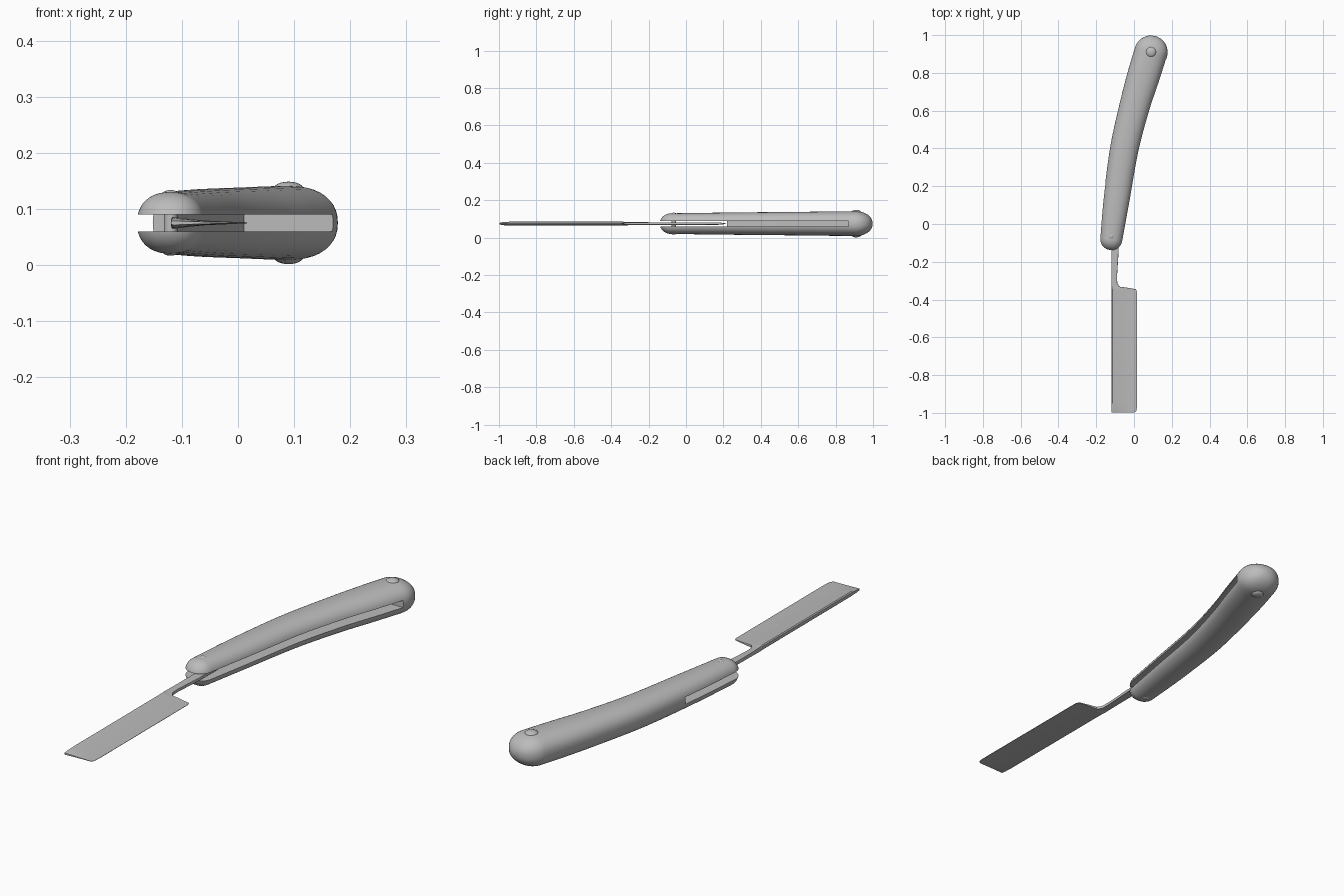
import bpy, bmesh, math
from mathutils import Vector

if "Cube" in bpy.data.objects:
    bpy.data.objects.remove(bpy.data.objects["Cube"], do_unlink=True)

MID = 0.075  # height of the plane of symmetry

grey = bpy.data.materials.new("plain_grey")
grey.use_nodes = True
grey.diffuse_color = (0.5, 0.5, 0.5, 1)
grey.node_tree.nodes["Principled BSDF"].inputs["Base Color"].default_value = (0.5, 0.5, 0.5, 1)


def make_object(name, bm):
    bmesh.ops.recalc_face_normals(bm, faces=bm.faces)
    mesh = bpy.data.meshes.new(name)
    bm.to_mesh(mesh)
    bm.free()
    mesh.materials.append(grey)
    obj = bpy.data.objects.new(name, mesh)
    bpy.context.collection.objects.link(obj)
    return obj


def select_only(obj):
    bpy.ops.object.select_all(action='DESELECT')
    obj.select_set(True)
    bpy.context.view_layer.objects.active = obj


def smooth(obj, degrees=35):
    select_only(obj)
    bpy.ops.object.shade_smooth_by_angle(angle=math.radians(degrees))


def loft(name, rings):
    bm = bmesh.new()
    loops = [[bm.verts.new(p) for p in ring] for ring in rings]
    n = len(loops[0])
    for a, b in zip(loops, loops[1:]):
        for i in range(n):
            j = (i + 1) % n
            bm.faces.new((a[i], a[j], b[j], b[i]))
    bm.faces.new(loops[0])
    bm.faces.new(loops[-1][::-1])
    return make_object(name, bm)


def catmull(points, steps):
    pts = [Vector(p) for p in points]
    pts = [2 * pts[0] - pts[1]] + pts + [2 * pts[-1] - pts[-2]]
    out = []
    for a, b, c, d in zip(pts, pts[1:], pts[2:], pts[3:]):
        for s in range(steps):
            t = s / steps
            out.append(0.5 * (2 * b + (c - a) * t + (2 * a - 5 * b + 4 * c - d) * t ** 2
                              + (3 * b - a - 3 * c + d) * t ** 3))
    return out + [pts[-2]]


# Handle: x, y, half width, half height along a curved centreline
spine = catmull([(-.12, -.08, .06, .055), (-.092, .13, .07, .058), (-.05, .4, .076, .061),
                 (.003, .62, .081, .063), (.05, .78, .087, .065), (.09, .91, .088, .066)], 6)
tangents = []
for i in range(len(spine)):
    d = spine[min(i + 1, len(spine) - 1)] - spine[max(i - 1, 0)]
    tangents.append(Vector((d[0], d[1], 0)).normalized())


def handle_ring(station, tangent, shift=0.0, scale=1.0, sides=40):
    centre = Vector((station[0], station[1], MID)) + tangent * shift
    side = Vector((tangent.y, -tangent.x, 0))
    ring = []
    for k in range(sides):
        a = 2 * math.pi * k / sides
        c, s = math.cos(a), math.sin(a)
        u = math.copysign(abs(c) ** 0.88, c) * station[2] * scale
        v = math.copysign(abs(s) ** 0.88, s) * station[3] * scale
        ring.append(centre + side * u + Vector((0, 0, v)))
    return ring


def cap(station, tangent, direction):
    angles = [math.radians(9 * k) for k in range(1, 10)] + [math.radians(87)]
    return [handle_ring(station, tangent, direction * station[2] * math.sin(a), math.cos(a))
            for a in angles]


angles_sorted = cap(spine[0], tangents[0], -1)[:-2]
end_cap = cap(spine[-1], tangents[-1], 1)[:-2]
tip_front = handle_ring(spine[0], tangents[0], -spine[0][2], 0.06)
tip_back = handle_ring(spine[-1], tangents[-1], spine[-1][2], 0.06)
body = [handle_ring(s, t) for s, t in zip(spine, tangents)]
handle = loft("handle", [tip_front] + angles_sorted[::-1] + body + end_cap + [tip_back])

# Slot: open to the right along the handle, open on both sides near the pivot
floor = []
for s, t in zip(spine, tangents):
    p = Vector((s[0], s[1])) - Vector((t.y, -t.x)) * (s[2] - 0.022)
    if 0.24 < p.y < 0.85:
        floor.append((p.x, p.y))
lead_in = (floor[0][0] - 0.005, 0.22)
outline = [(-.3, -.3), (.3, -.3), (.3, .87), (floor[-1][0] + .01, .87)] + floor[::-1] + [lead_in, (-.3, .22)]
bm = bmesh.new()
base = bm.faces.new([bm.verts.new((x, y, MID - 0.015)) for x, y in outline])
grown = bmesh.ops.extrude_face_region(bm, geom=[base])
bmesh.ops.translate(bm, vec=(0, 0, 0.03), verts=[v for v in grown["geom"] if isinstance(v, bmesh.types.BMVert)])
cutter = make_object("slot_cutter", bm)
cutter.hide_render = True
cut = handle.modifiers.new("slot", 'BOOLEAN')
cut.object = cutter
cut.operation = 'DIFFERENCE'
cut.solver = 'EXACT'
select_only(handle)
bpy.ops.object.modifier_apply(modifier=cut.name)
bpy.data.objects.remove(cutter, do_unlink=True)
smooth(handle)

# Blade and tang: y, edge x, half thickness at the spine and at the edge
stations = [(-.998, .002, .004, .001), (-.99, .012, .006, .001), (-.975, .015, .009, .001),
            (-.94, .016, .011, .0012), (-.65, .016, .011, .0012), (-.36, .016, .011, .0012),
            (-.345, .01, .011, .0012), (-.338, -.03, .011, .003), (-.332, -.075, .01, .005),
            (-.315, -.088, .009, .006), (-.28, -.09, .008, .006), (-.14, -.081, .007, .006),
            (.1, -.08, .007, .006), (.18, -.082, .006, .005), (.21, -.09, .002, .002)]
SPINE_X = -0.119
steps = [0, .03, .08, .15, .25, .4, .55, .7, .85, .97, 1]
rings = []
for y, edge, thick, thin in stations:
    top = []
    for u in steps:
        half = thin + (thick - thin) * (1 - u) ** 2
        if u in (0, 1):
            half *= 0.6
        top.append((SPINE_X + (edge - SPINE_X) * u, half))
    rings.append([(x, y, MID + h) for x, h in top] + [(x, y, MID - h) for x, h in top[::-1]])
smooth(loft("blade", rings), 40)


# Domed rivets on both faces, and the pivot rod through the slot
def rivet(name, x, y, radius, z, height):
    bm = bmesh.new()
    bmesh.ops.create_uvsphere(bm, u_segments=24, v_segments=12, radius=1)
    bmesh.ops.scale(bm, vec=(radius, radius, height), verts=bm.verts)
    bmesh.ops.translate(bm, vec=(x, y, z), verts=bm.verts)
    smooth(make_object(name, bm), 60)


for side, word in ((1, "top"), (-1, "bottom")):
    rivet("end_rivet_" + word, .09, .91, .027, MID + side * .06, .0135)
    rivet("pivot_rivet_" + word, -.12, -.065, .016, MID + side * .049, .0095)

bm = bmesh.new()
bmesh.ops.create_cone(bm, cap_ends=True, segments=20, radius1=.012, radius2=.012, depth=.06)
bmesh.ops.translate(bm, vec=(-.12, -.065, MID), verts=bm.verts)
smooth(make_object("pivot_rod", bm))
